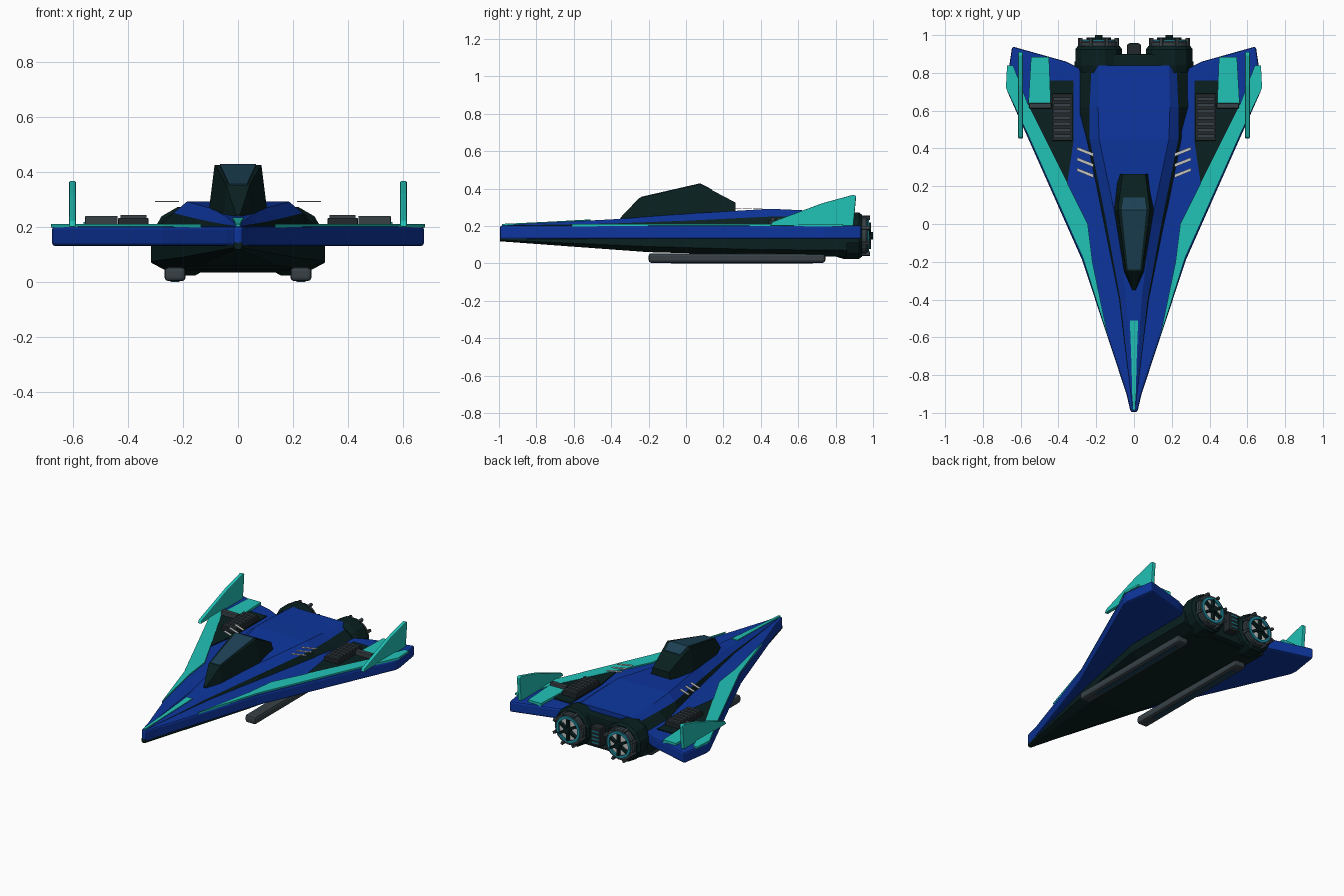
import bpy, bmesh, math
from mathutils import Matrix, Vector

if "Cube" in bpy.data.objects:
    bpy.data.objects.remove(bpy.data.objects["Cube"])

def mat(name, r, g, b):
    m = bpy.data.materials.new(name)
    m.diffuse_color = (r, g, b, 1)
    m.use_nodes = True
    m.node_tree.nodes["Principled BSDF"].inputs["Base Color"].default_value = m.diffuse_color
    return m

BLUE = mat("royal_blue", .004, .036, .34)
TEAL = mat("teal", .015, .54, .47)
DARK = mat("dark_green_black", .003, .014, .014)
GREY = mat("slate_grey", .038, .053, .062)
VENT = mat("vent_grey", .016, .021, .024)
GLASS = mat("canopy_glass", .012, .053, .09)
CYAN = mat("engine_cyan", .013, .27, .36)
WHITE = mat("pale_grey", .55, .56, .55)

def finish(name, bm, mats, bevel=0):
    bmesh.ops.recalc_face_normals(bm, faces=bm.faces)
    me = bpy.data.meshes.new(name)
    bm.to_mesh(me)
    bm.free()
    for m in mats:
        me.materials.append(m)
    ob = bpy.data.objects.new(name, me)
    bpy.context.collection.objects.link(ob)
    if bevel:
        mod = ob.modifiers.new("bevel", 'BEVEL')
        mod.width, mod.segments, mod.limit_method = bevel, 2, 'ANGLE'
    return ob

def prism(name, pts, lo, hi, m, axis='z', bevel=0):
    """Extrude an outline: along z from (x, y), or along x from (y, z)."""
    bm = bmesh.new()
    place = (lambda p, h: (p[0], p[1], h)) if axis == 'z' else (lambda p, h: (h, p[0], p[1]))
    a = [bm.verts.new(place(p, lo)) for p in pts]
    b = [bm.verts.new(place(p, hi)) for p in pts]
    bm.faces.new(a)
    bm.faces.new(b)
    n = len(pts)
    for i in range(n):
        bm.faces.new((a[i], a[(i + 1) % n], b[(i + 1) % n], b[i]))
    return finish(name, bm, [m], bevel)

def box(name, x0, x1, y0, y1, z0, z1, m, bevel=0):
    return prism(name, [(x0, y0), (x1, y0), (x1, y1), (x0, y1)], z0, z1, m, bevel=bevel)

def loft(name, sections, mats, columns=None):
    """Symmetric loft along y: sections of (y, [(x, z), ...]) half profiles."""
    bm = bmesh.new()
    rings = []
    for y, half in sections:
        ring = half + [(-x, z) for x, z in reversed(half)]
        rings.append([bm.verts.new((x, y, z)) for x, z in ring])
    n = len(rings[0])
    for a, b in zip(rings, rings[1:]):
        for i in range(n):
            f = bm.faces.new((a[i], a[(i + 1) % n], b[(i + 1) % n], b[i]))
            f.material_index = columns[i] if columns else 0
    bm.faces.new(rings[0])
    bm.faces.new(rings[-1])
    return finish(name, bm, mats)

def lathe(name, cx, cz, profile, m, n=12):
    """Spin a closed (radius, y) profile around an axis along y."""
    bm = bmesh.new()
    rings = []
    for k in range(n):
        t = 2 * math.pi * (k + .5) / n
        rings.append([bm.verts.new((cx + r * math.cos(t), y, cz + r * math.sin(t))) for r, y in profile])
    p = len(profile)
    for k in range(n):
        a, b = rings[k], rings[(k + 1) % n]
        for i in range(p):
            j = (i + 1) % p
            bm.faces.new((a[i], a[j], b[j], b[i]))
    bmesh.ops.remove_doubles(bm, verts=bm.verts, dist=1e-5)
    return finish(name, bm, [m])

def spokes(name, cx, cz, count, r0, r1, w, y0, y1, m, offset=0):
    """Radial bars joined in one object."""
    bm = bmesh.new()
    for k in range(count):
        t = 2 * math.pi * k / count + offset
        mx = (Matrix.Translation((cx, (y0 + y1) / 2, cz)) @ Matrix.Rotation(t, 4, 'Y')
              @ Matrix.Translation(((r0 + r1) / 2, 0, 0)) @ Matrix.Diagonal((r1 - r0, y1 - y0, w, 1)))
        bmesh.ops.create_cube(bm, size=1, matrix=mx)
    return finish(name, bm, [m])

# delta wing slab
half = [(.018, -.995), (.04, -.9), (.275, -.19), (.67, .7), (.675, .74), (.645, .94), (.36, .86), (.3, .83)]
prism("delta_wing", half + [(-x, y) for x, y in reversed(half)], .13, .203, BLUE, bevel=.012)

# dark lower hull
hull = [(-.995, .014, .008, .118, .125), (-.2, .2, .14, .06, .09), (.35, .315, .24, .045, .075), (.86, .315, .25, .035, .07)]
loft("lower_hull", [(y, [(xb, zb), (xw, zm), (xw, .145)]) for y, xw, xb, zb, zm in hull], [DARK])

# raised upper body: blue roof and shoulders, dark skirt
body = [(-.97, .012, .008, .004, .203, .206), (-.4, .085, .072, .04, .213, .235), (0, .165, .145, .09, .228, .265),
        (.45, .255, .235, .185, .25, .292), (.62, .3, .235, .19, .25, .284), (.84, .3, .225, .185, .25, .275)]
loft("upper_body", [(y, [(b, .19), (s, zs), (r, zr)]) for y, b, s, r, zs, zr in body],
     [BLUE, DARK], [1, 0, 0, 0, 1, 1])

# canopy and its glass plate
canopy = [(-.35, .01, .008, .245), (-.25, .055, .042, .35), (.075, .11, .085, .425), (.265, .09, .06, .325)]
loft("canopy", [(y, [(b, .225), (t, z)]) for y, b, t, z in canopy], [DARK])
glass = [(-.24, .033, .353), (.075, .066, .425), (.14, .056, .392)]
loft("canopy_glass", [(y, [(x, z - .004), (x, z + .003)]) for y, x, z in glass], [GLASS])

# nose stripe and nose tip
loft("nose_stripe", [(-.985, [(.008, .19), (.008, .211)]), (-.75, [(.013, .2), (.013, .222)]),
                     (-.51, [(.022, .21), (.022, .235)])], [TEAL])

# tail block with vent between the engines
box("tail_block", -.2, .2, .8, .9, .04, .245, DARK, .01)
box("tail_vent", -.036, .036, .88, .955, .08, .205, VENT, .008)
for k in range(4):
    box(f"tail_vent_light_{k}", -.025, .025, .95, .959, .1 + k * .025, .108 + k * .025, CYAN)

for s, side in ((-1, "left"), (1, "right")):
    def mir(pts):
        return [(s * x, y) for x, y in pts]
    # wing panels
    prism(f"edge_stripe_{side}", mir([(.135, -.61), (.27, -.18), (.56, .47), (.678, .72), (.672, .84), (.64, .84),
          (.56, .63), (.245, 0), (.22, -.2)]), .198, .211, TEAL)
    prism(f"wing_panel_{side}", mir([(.32, .76), (.32, .44), (.36, .17), (.56, .6), (.56, .66), (.44, .76)]),
          .198, .209, DARK)
    prism(f"flap_{side}", mir([(.44, .62), (.56, .62), (.545, .885), (.45, .885)]), .198, .218, TEAL)
    # tail fin
    prism(f"tail_fin_{side}", [(.45, .2), (.46, .222), (.73, .322), (.895, .367), (.91, .36), (.895, .2)],
          s * .588, s * .613, TEAL, 'x', .005)
    # louvred vent and flap hinge
    x0, x1 = sorted((s * .325, s * .435))
    box(f"vent_base_{side}", x0, x1, .44, .69, .2, .233, VENT, .004)
    for k in range(7):
        y = .455 + k * .033
        box(f"vent_slat_{side}_{k}", x0 + .008, x1 - .008, y, y + .018, .23, .244, GREY)
    x0, x1 = sorted((s * .437, s * .555))
    box(f"flap_hinge_{side}", x0, x1, .612, .64, .205, .24, GREY, .004)
    # pale slanted dashes hovering over the shoulders
    for k in range(3):
        y = .255 + k * .056
        prism(f"dash_{side}_{k}", mir([(.215, y - .01), (.302, y + .025), (.302, y + .042), (.215, y + .008)]),
              .291, .294, WHITE)
    # landing skid
    x0, x1 = sorted((s * .19, s * .267))
    box(f"skid_{side}", x0, x1, -.2, .745, .003, .054, GREY, .014)
    box(f"skid_strip_{side}", x0 + .022, x1 - .022, -.08, .68, 0, .01, GLASS)
    # engine
    cx, cz = s * .187, .148
    lathe(f"engine_housing_{side}", cx, cz, [(0, .8), (.115, .8), (.128, .84), (.128, .925), (.115, .942), (0, .942)], DARK)
    lathe(f"engine_ring_{side}", cx, cz, [(.086, .93), (.106, .93), (.106, .962), (.1, .97), (.086, .97)], GREY, 24)
    lathe(f"engine_glow_ring_{side}", cx, cz, [(.07, .93), (.087, .93), (.087, .978), (.07, .978)], CYAN, 24)
    lathe(f"engine_disc_{side}", cx, cz, [(0, .93), (.071, .93), (.071, .966), (0, .966)], WHITE, 24)
    lathe(f"engine_hub_{side}", cx, cz, [(0, .95), (.024, .95), (.02, 1.0), (0, 1.0)], DARK, 12)
    spokes(f"engine_blades_{side}", cx, cz, 6, .015, .07, .014, .96, .988, DARK, math.pi / 6)
    spokes(f"engine_clamps_{side}", cx, cz, 8, .095, .114, .016, .935, .984, GREY, math.pi / 8)
